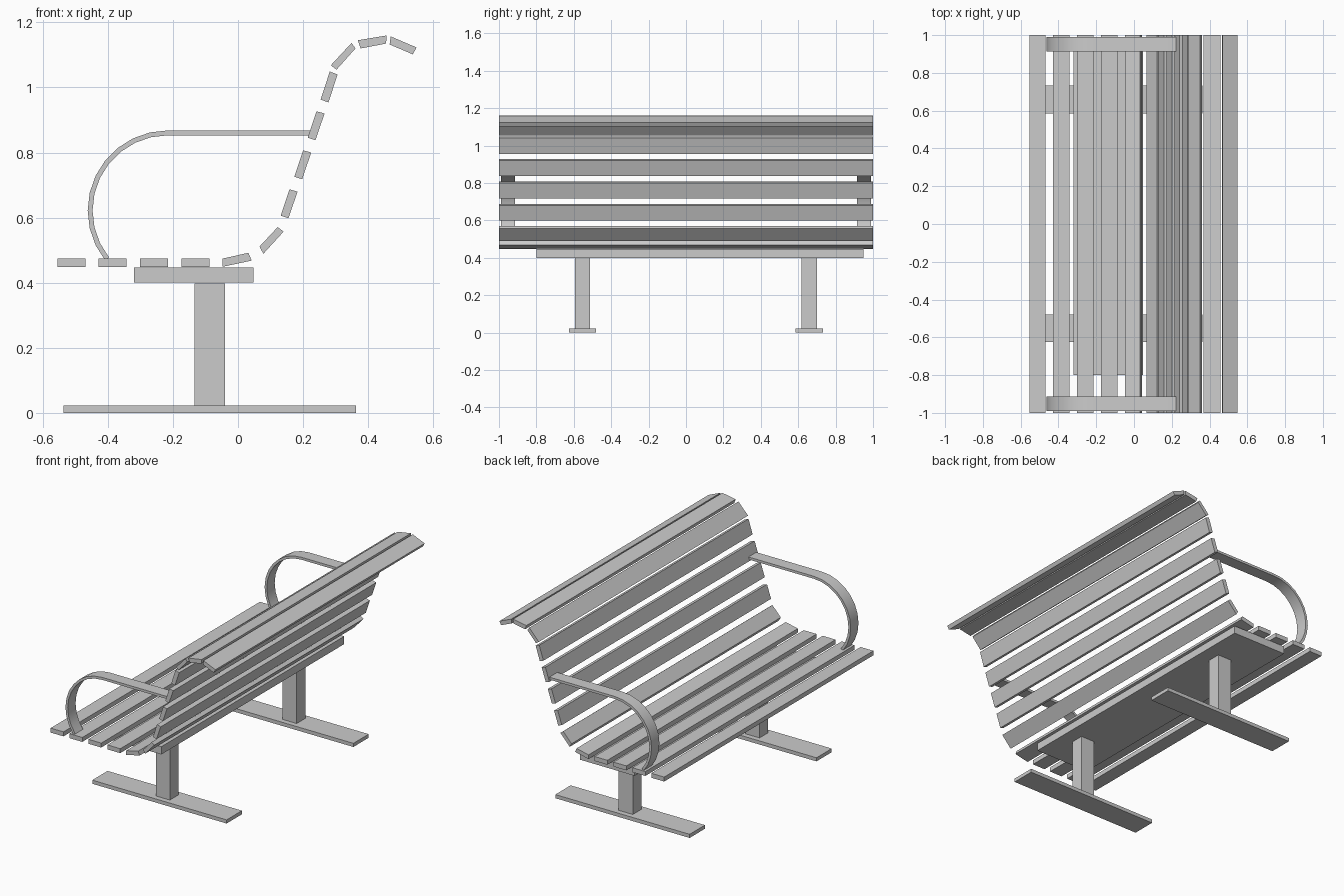
import bpy, bmesh, math

if "Cube" in bpy.data.objects:
    bpy.data.objects.remove(bpy.data.objects["Cube"])


def prism(name, profile, y0, y1, smooth=False):
    """Extrude an x-z profile along y."""
    bm = bmesh.new()
    face = bm.faces.new([bm.verts.new((x, y0, z)) for x, z in profile])
    ext = bmesh.ops.extrude_face_region(bm, geom=[face])
    bmesh.ops.translate(bm, vec=(0, y1 - y0, 0),
                        verts=[g for g in ext["geom"] if isinstance(g, bmesh.types.BMVert)])
    bmesh.ops.recalc_face_normals(bm, faces=bm.faces)
    me = bpy.data.meshes.new(name)
    bm.to_mesh(me)
    bm.free()
    ob = bpy.data.objects.new(name, me)
    bpy.context.collection.objects.link(ob)
    if smooth:
        bpy.ops.object.select_all(action='DESELECT')
        ob.select_set(True)
        bpy.context.view_layer.objects.active = ob
        bpy.ops.object.shade_smooth_by_angle(angle=math.radians(30))
    return ob


def box(name, x0, x1, y0, y1, z0, z1):
    return prism(name, [(x0, z0), (x1, z0), (x1, z1), (x0, z1)], y0, y1)


# Flat seat slats
for i, x in enumerate((-0.554, -0.428, -0.301, -0.174)):
    box(f"seat_slat_{i + 1}", x, x + 0.086, -1, 1, 0.448, 0.475)

# Curved backrest slats, from the seat bend up to the rolled top
back = [
    [(-0.048, 0.474), (0.032, 0.492), (0.042, 0.468), (-0.048, 0.449)],
    [(0.066, 0.511), (0.122, 0.571), (0.140, 0.557), (0.078, 0.489)],
    [(0.131, 0.606), (0.158, 0.687), (0.183, 0.680), (0.155, 0.598)],
    [(0.173, 0.726), (0.200, 0.807), (0.225, 0.800), (0.197, 0.718)],
    [(0.214, 0.846), (0.241, 0.927), (0.266, 0.920), (0.238, 0.838)],
    [(0.254, 0.963), (0.282, 1.049), (0.306, 1.040), (0.278, 0.954)],
    [(0.285, 1.068), (0.349, 1.137), (0.361, 1.120), (0.303, 1.055)],
    [(0.368, 1.145), (0.457, 1.160), (0.455, 1.135), (0.377, 1.120)],
    [(0.469, 1.157), (0.549, 1.123), (0.537, 1.102), (0.466, 1.132)],
]
for i, p in enumerate(back):
    prism(f"back_slat_{i + 1}", p, -1, 1)

# Support plate under the seat
box("seat_support", -0.32, 0.047, -0.80, 0.948, 0.40, 0.447)

# Posts and floor feet
for side, y in (("left", -0.553), ("right", 0.659)):
    box(f"{side}_post", -0.134, -0.04, y - 0.041, y + 0.041, 0.022, 0.398)
    box(f"{side}_foot", -0.537, 0.362, y - 0.073, y + 0.073, 0, 0.022)


# Armrests: flat bar with a rounded front
def arc(r):
    steps = [math.radians(90 / 7 * k) for k in range(11)]
    return [(-0.216 - r * math.sin(a), 0.622 + r * math.cos(a)) for a in steps]


outer, inner = arc(0.246), arc(0.231)
arm = [(0.222, 0.868)] + outer + inner[::-1] + [(0.219, 0.853)]
for side, y in (("left", -0.989), ("right", 0.914)):
    prism(f"{side}_armrest", arm, y, y + 0.075, smooth=True)
